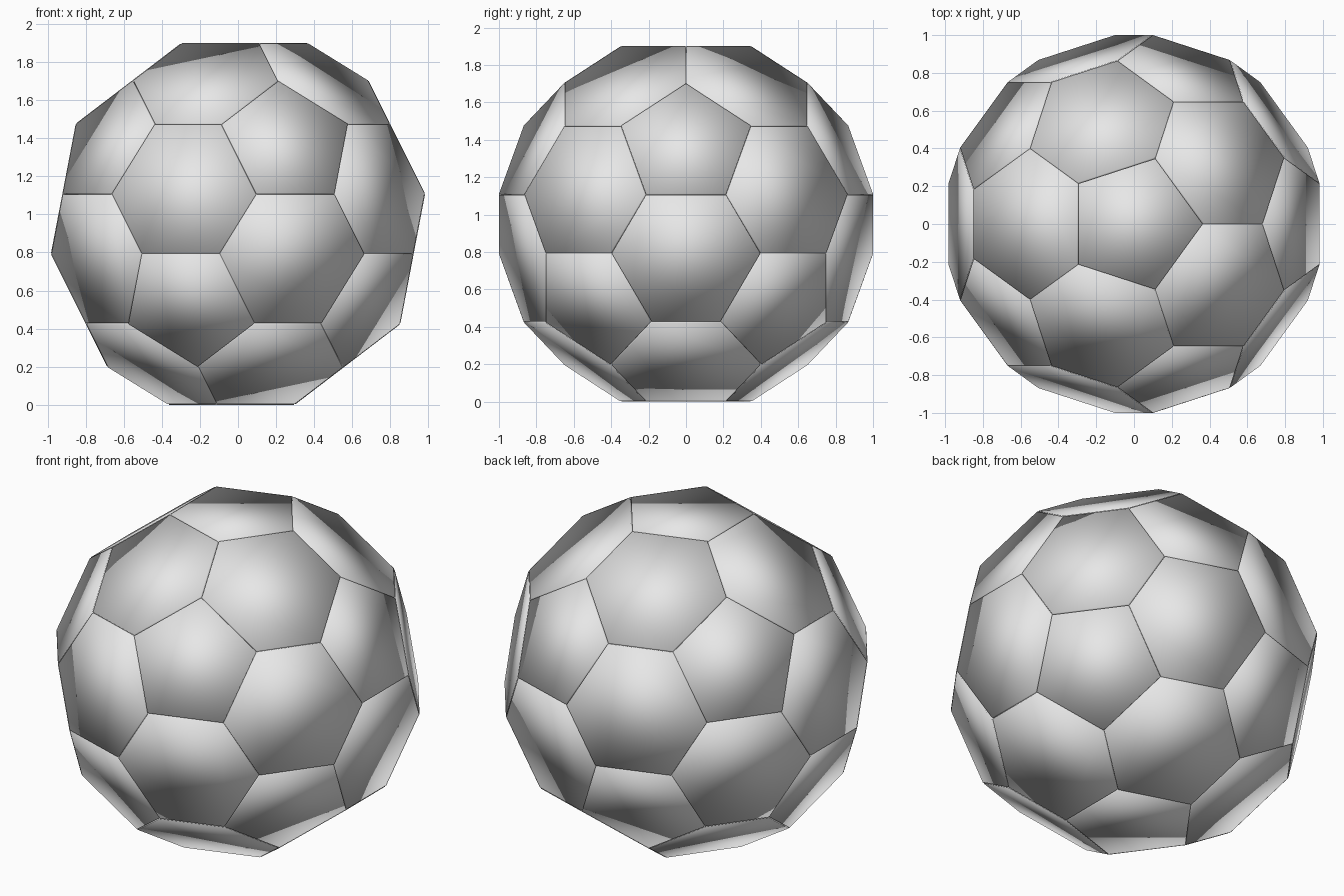
import bpy, bmesh
from math import atan2
from mathutils import Vector

cube = bpy.data.objects.get("Cube")
if cube:
    bpy.data.objects.remove(cube, do_unlink=True)

RADIUS = 1.178       # cage radius before its corners are cut off
CUT = 0.35           # share of each cage edge cut at both ends
SEAM = 0.986         # panel shrink that opens the seams
DEPTH = 0.03         # panel thickness
LIFT = Vector((0, 0, RADIUS * (1 - 0.5528 * CUT)))

grey = bpy.data.materials.new("plain grey")
grey.use_nodes = True
grey.diffuse_color = (0.8, 0.8, 0.8, 1)
grey.node_tree.nodes["Principled BSDF"].inputs["Base Color"].default_value = (0.8, 0.8, 0.8, 1)


def cut_point(near, far):
    return near.co.lerp(far.co, CUT)


def add_panel(bm, points):
    """One flat panel with walls running straight inward."""
    centre = sum(points, Vector()) / len(points)
    normal = centre.normalized()
    side = (points[0] - centre).normalized()
    up = normal.cross(side)
    points = sorted(points, key=lambda p: atan2((p - centre).dot(up), (p - centre).dot(side)))
    rim = [centre + (p - centre) * SEAM + LIFT for p in points]
    top = [bm.verts.new(p) for p in rim]
    base = [bm.verts.new(p - normal * DEPTH) for p in rim]
    bm.faces.new(top)
    bm.faces.new(base[::-1])
    for i in range(len(top)):
        j = (i + 1) % len(top)
        bm.faces.new((top[i], base[i], base[j], top[j]))


def build(name, panels):
    bm = bmesh.new()
    for points in panels:
        add_panel(bm, points)
    for face in bm.faces:
        face.smooth = True      # soft shading rolls over the rims
    mesh = bpy.data.meshes.new(name)
    bm.to_mesh(mesh)
    bm.free()
    mesh.materials.append(grey)
    bpy.context.collection.objects.link(bpy.data.objects.new(name, mesh))


# Twenty-sided cage that sets out the panels
cage = bmesh.new()
bmesh.ops.create_icosphere(cage, subdivisions=1, radius=RADIUS)

# Five-sided panels at the cage corners
build("pentagon_panels",
      [[cut_point(v, e.other_vert(v)) for e in v.link_edges] for v in cage.verts])

# Six-sided panels on the cage faces
build("hexagon_panels",
      [[cut_point(a, b) for a in f.verts for b in f.verts if a != b] for f in cage.faces])
cage.free()
